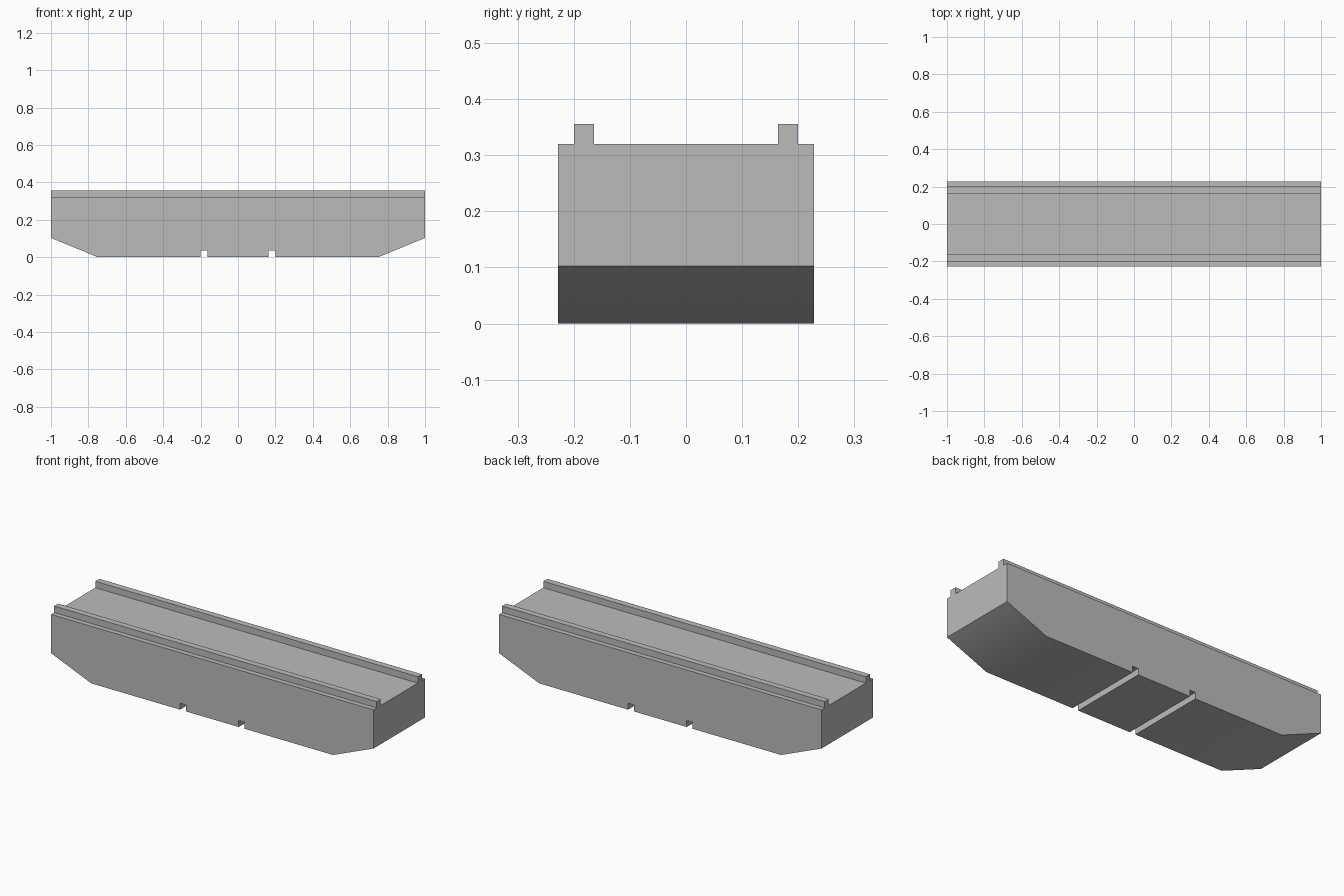
import bpy
import bmesh
import math

cube = bpy.data.objects.get("Cube")
if cube:
    bpy.data.objects.remove(cube, do_unlink=True)

HALF_LEN, HALF_WID = 1.0, 0.228
DECK_Z, RAIL_Z, END_Z = 0.32, 0.356, 0.103
FLAT_X = 0.75                  # where the sloped ends meet the flat bottom
IN, OUT, SLOT_Z = 0.164, 0.2, 0.036  # shared by rails and slots

grey = bpy.data.materials.new("plain grey")
grey.use_nodes = True
colour = (0.5, 0.5, 0.5, 1)
grey.diffuse_color = colour
grey.node_tree.nodes["Principled BSDF"].inputs["Base Color"].default_value = colour


def extrude_profile(name, points, direction):
    """Extrude a closed outline of 3D points along a direction."""
    bm = bmesh.new()
    face = bm.faces.new([bm.verts.new(p) for p in points])
    new = bmesh.ops.extrude_face_region(bm, geom=[face])["geom"]
    verts = [v for v in new if isinstance(v, bmesh.types.BMVert)]
    bmesh.ops.translate(bm, verts=verts, vec=direction)
    bmesh.ops.recalc_face_normals(bm, faces=bm.faces)
    mesh = bpy.data.meshes.new(name)
    bm.to_mesh(mesh)
    bm.free()
    mesh.materials.append(grey)
    obj = bpy.data.objects.new(name, mesh)
    bpy.context.collection.objects.link(obj)
    return obj


# Body: half outline mirrored, with sloped ends and two slots underneath
half = [(IN, 0), (IN, SLOT_Z), (OUT, SLOT_Z), (OUT, 0),
        (FLAT_X, 0), (HALF_LEN, END_Z), (HALF_LEN, DECK_Z)]
outline = half + [(-x, z) for x, z in reversed(half)]
body = extrude_profile("body", [(x, -HALF_WID, z) for x, z in outline],
                       (0, 2 * HALF_WID, 0))

# Smooth over the shallow bend of the underside, keeping other edges sharp
bpy.ops.object.select_all(action="DESELECT")
body.select_set(True)
bpy.context.view_layer.objects.active = body
bpy.ops.object.shade_smooth_by_angle(angle=math.radians(30))

# Two full-length rails on the deck
for name, side in (("front_rail", -1), ("back_rail", 1)):
    section = [(IN, DECK_Z), (OUT, DECK_Z), (OUT, RAIL_Z), (IN, RAIL_Z)]
    extrude_profile(name, [(-HALF_LEN, side * y, z) for y, z in section],
                    (2 * HALF_LEN, 0, 0))
